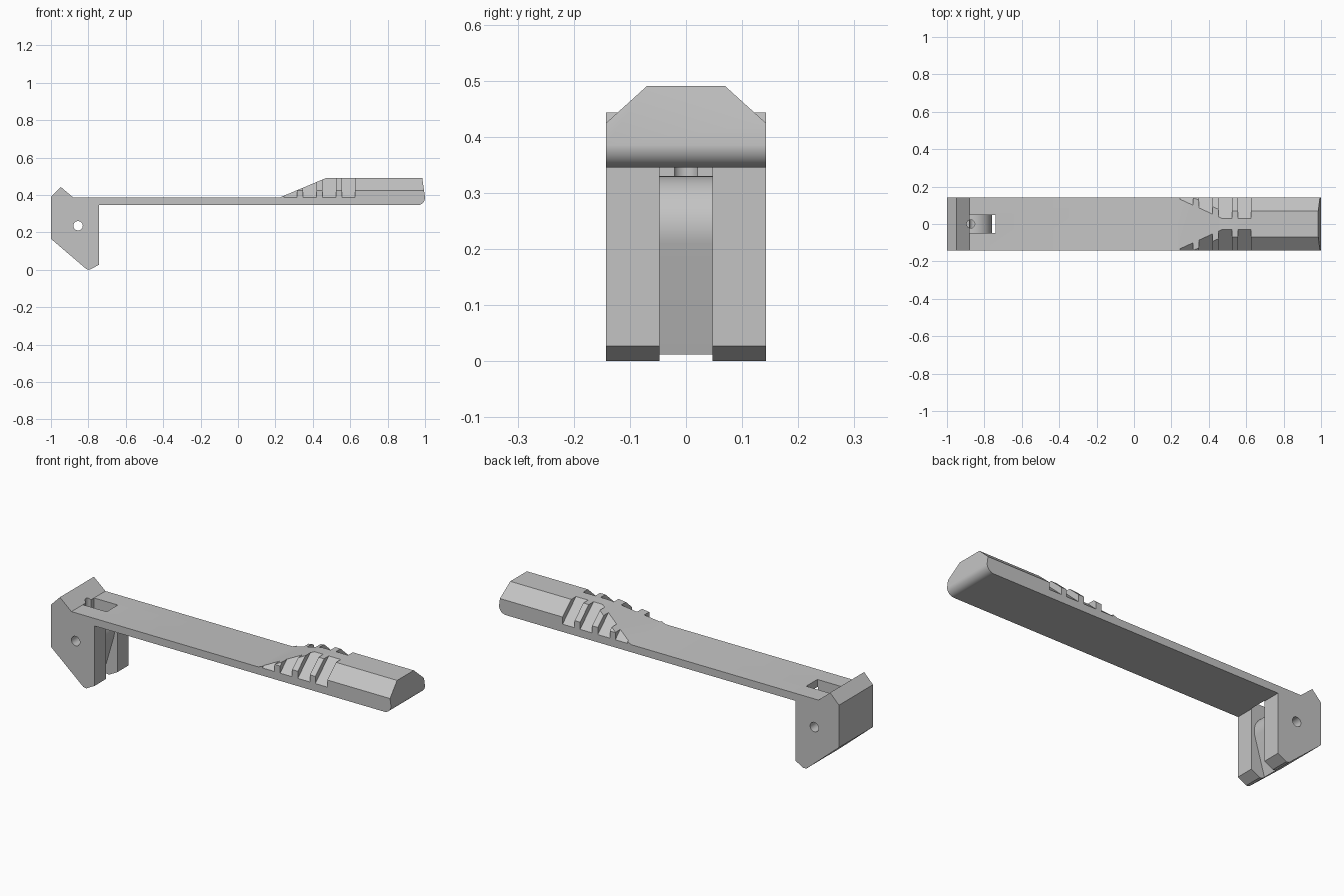
import bpy, bmesh
from math import sin, cos, radians

cube = bpy.data.objects.get("Cube")
if cube:
    bpy.data.objects.remove(cube, do_unlink=True)

grey = bpy.data.materials.new("neutral grey")
grey.use_nodes = True
grey.diffuse_color = (0.55, 0.55, 0.55, 1)
grey.node_tree.nodes["Principled BSDF"].inputs["Base Color"].default_value = (0.55, 0.55, 0.55, 1)

HALF = 0.143                    # half width of the bar
PIN_X, PIN_Z = -0.855, 0.235    # cross pin centre


def arc(cx, cz, r, start, end, steps):
    angles = [radians(start + (end - start) * i / steps) for i in range(steps + 1)]
    return [(cx + r * cos(a), cz + r * sin(a)) for a in angles]


def prism(name, points, axis, low, high):
    """Extrude a closed profile along the chosen axis."""
    place = {"x": lambda p, t: (t, p[0], p[1]),
             "y": lambda p, t: (p[0], t, p[1]),
             "z": lambda p, t: (p[0], p[1], t)}[axis]
    bm = bmesh.new()
    face = bm.faces.new([bm.verts.new(place(p, low)) for p in points])
    grown = bmesh.ops.extrude_face_region(bm, geom=[face])["geom"]
    shift = [high - low if a == axis else 0 for a in "xyz"]
    bmesh.ops.translate(bm, vec=shift, verts=[v for v in grown if isinstance(v, bmesh.types.BMVert)])
    bmesh.ops.recalc_face_normals(bm, faces=bm.faces)
    mesh = bpy.data.meshes.new(name)
    bm.to_mesh(mesh)
    bm.free()
    mesh.materials.append(grey)
    ob = bpy.data.objects.new(name, mesh)
    bpy.context.collection.objects.link(ob)
    return ob


def select(ob):
    bpy.ops.object.select_all(action="DESELECT")
    ob.select_set(True)
    bpy.context.view_layer.objects.active = ob


def cut(target, cutter):
    cutter.hide_render = True
    mod = target.modifiers.new("cut", "BOOLEAN")
    mod.operation = "DIFFERENCE"
    mod.solver = "EXACT"
    mod.object = cutter
    select(target)
    bpy.ops.object.modifier_apply(modifier=mod.name)
    bpy.data.objects.remove(cutter, do_unlink=True)


# Side outline: leg, hook, thin bar, ramp and raised grip with a rounded tip
outline = [(-1, 0.165), (-0.81, 0.003), (-0.792, 0), (-0.743, 0.027), (-0.743, 0.345)]
outline += arc(0.96, 0.385, 0.04, -90, 0, 10)
outline += [(0.985, 0.49), (0.47, 0.49), (0.22, 0.385), (-0.88, 0.385), (-0.948, 0.443), (-1, 0.39)]
lever = prism("lever_arm", outline, "y", -HALF, HALF)


# Sloped cuts on both sides of the grip
def side_cuts(inner_y, edge_z, x0, x1):
    slope = (0.49 - edge_z) / (HALF - inner_y)
    top, low = 0.05, 0.03
    for s in (-1, 1):
        pts = [(s * (inner_y - top / slope), 0.49 + top),
               (s * (HALF + low / slope), edge_z - low),
               (s * (HALF + low / slope), 0.49 + top)]
        cut(lever, prism("side_cutter", pts, "x", x0, x1))


side_cuts(0.07, 0.424, 0.2, 1.1)
for x in (0.245, 0.348, 0.452, 0.555):
    side_cuts(0.03, 0.386, x, x + 0.071)

# Slot in the leg, leaving a rounded boss around the pin
slot = [(-0.88, 0.5)] + arc(PIN_X, PIN_Z, 0.095, 105, -16, 20)
slot += [(-0.83, -0.02), (-0.7, -0.02), (-0.7, 0.34), (-0.74, 0.34), (-0.74, 0.5)]
cut(lever, prism("slot_cutter", slot, "y", -0.047, 0.047))

# Cross pin hole and the small hole down through the hook
cut(lever, prism("pin_cutter", arc(PIN_X, PIN_Z, 0.025, 0, 345, 23), "y", -0.2, 0.2))
cut(lever, prism("hook_hole_cutter", arc(-0.873, 0, 0.022, 0, 345, 23), "z", 0.235, 0.5))

select(lever)
bpy.ops.object.shade_smooth_by_angle(angle=radians(25))
